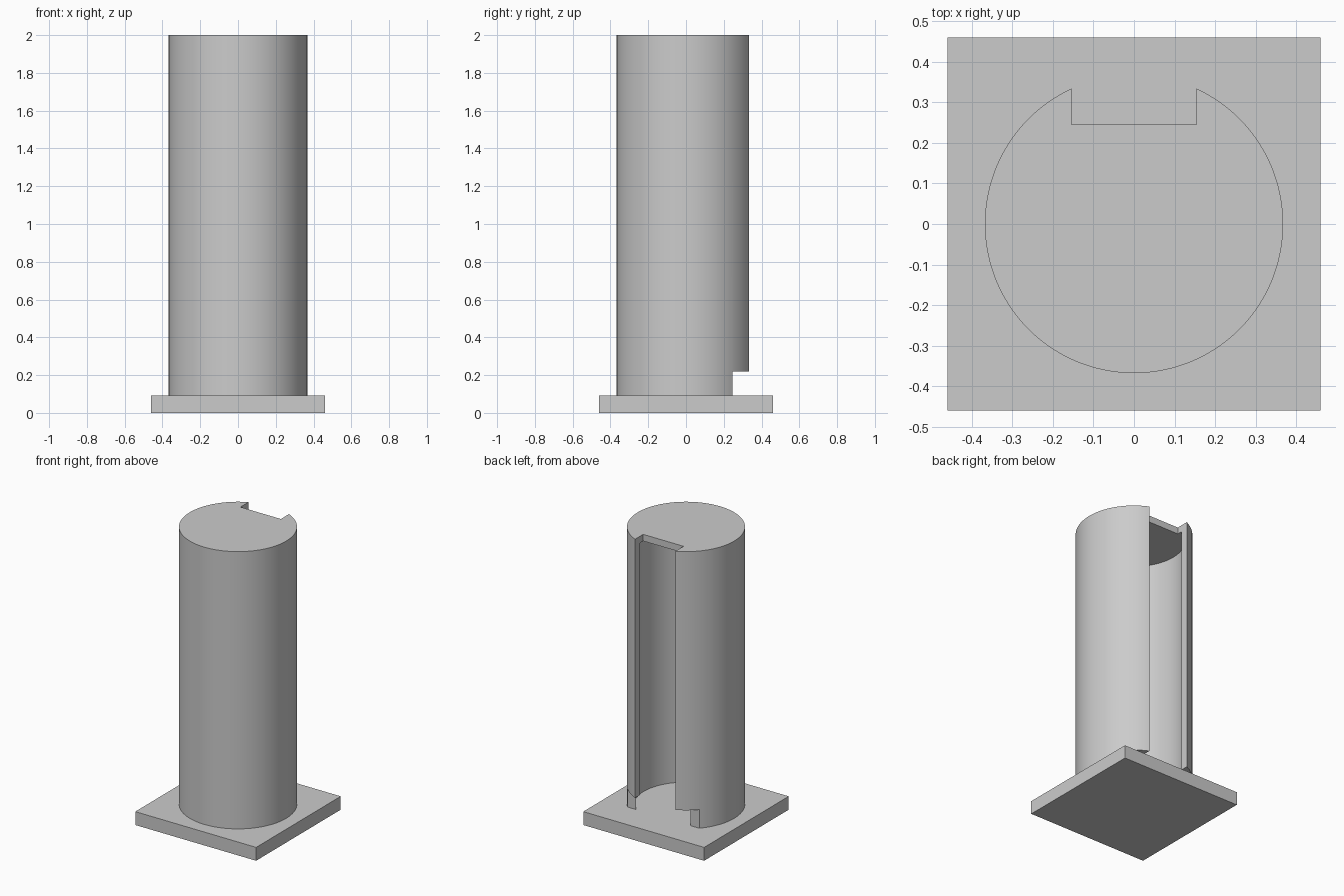
import bpy
import math

cube = bpy.data.objects.get("Cube")
if cube:
    bpy.data.objects.remove(cube, do_unlink=True)

WALL = 0.046
RADIUS = 8 * WALL
BASE_TOP = 2 * WALL
HALF_BASE = 10 * WALL
HEIGHT = 2.0
SLOT_HALF = 0.154    # half width of the back slot
CUT_Y = 0.246        # depth plane of the slot and the foot notch
NOTCH_TOP = 0.22

grey = bpy.data.materials.new("light grey")
grey.use_nodes = True
colour = (0.6, 0.6, 0.6, 1)
grey.diffuse_color = colour
grey.node_tree.nodes["Principled BSDF"].inputs["Base Color"].default_value = colour


def finish(name):
    ob = bpy.context.object
    ob.name = name
    ob.data.materials.append(grey)
    return ob


def box(name, x, y, z):
    """Box from (min, max) ranges on each axis."""
    bpy.ops.mesh.primitive_cube_add(size=1)
    ob = finish(name)
    for v in ob.data.vertices:
        v.co = [lo if c < 0 else hi for c, (lo, hi) in zip(v.co, (x, y, z))]
    return ob


def cylinder(name, radius, z0, z1):
    bpy.ops.mesh.primitive_cylinder_add(vertices=128, radius=radius, depth=z1 - z0,
                                        location=(0, 0, (z0 + z1) / 2))
    return finish(name)


def cut(target, cutter):
    cutter.hide_render = True
    mod = target.modifiers.new("cut", 'BOOLEAN')
    mod.operation = 'DIFFERENCE'
    mod.solver = 'EXACT'
    mod.object = cutter
    bpy.ops.object.select_all(action='DESELECT')
    target.select_set(True)
    bpy.context.view_layer.objects.active = target
    bpy.ops.object.modifier_apply(modifier=mod.name)
    bpy.data.objects.remove(cutter, do_unlink=True)


# Square base plate
box("base_plate", (-HALF_BASE, HALF_BASE), (-HALF_BASE, HALF_BASE), (0, BASE_TOP))

# Hollow tube with a closed top, open at the foot
tube = cylinder("tube", RADIUS, BASE_TOP, HEIGHT)
cut(tube, cylinder("cavity_cutter", RADIUS - WALL, 0, HEIGHT - WALL))

# Full-height slot in the back, then the wider notch at the foot
cut(tube, box("slot_cutter", (-SLOT_HALF, SLOT_HALF), (CUT_Y, 1), (0, HEIGHT + 1)))
cut(tube, box("notch_cutter", (-1, 1), (CUT_Y, 1), (0, NOTCH_TOP)))

bpy.ops.object.shade_smooth_by_angle(angle=math.radians(30))
